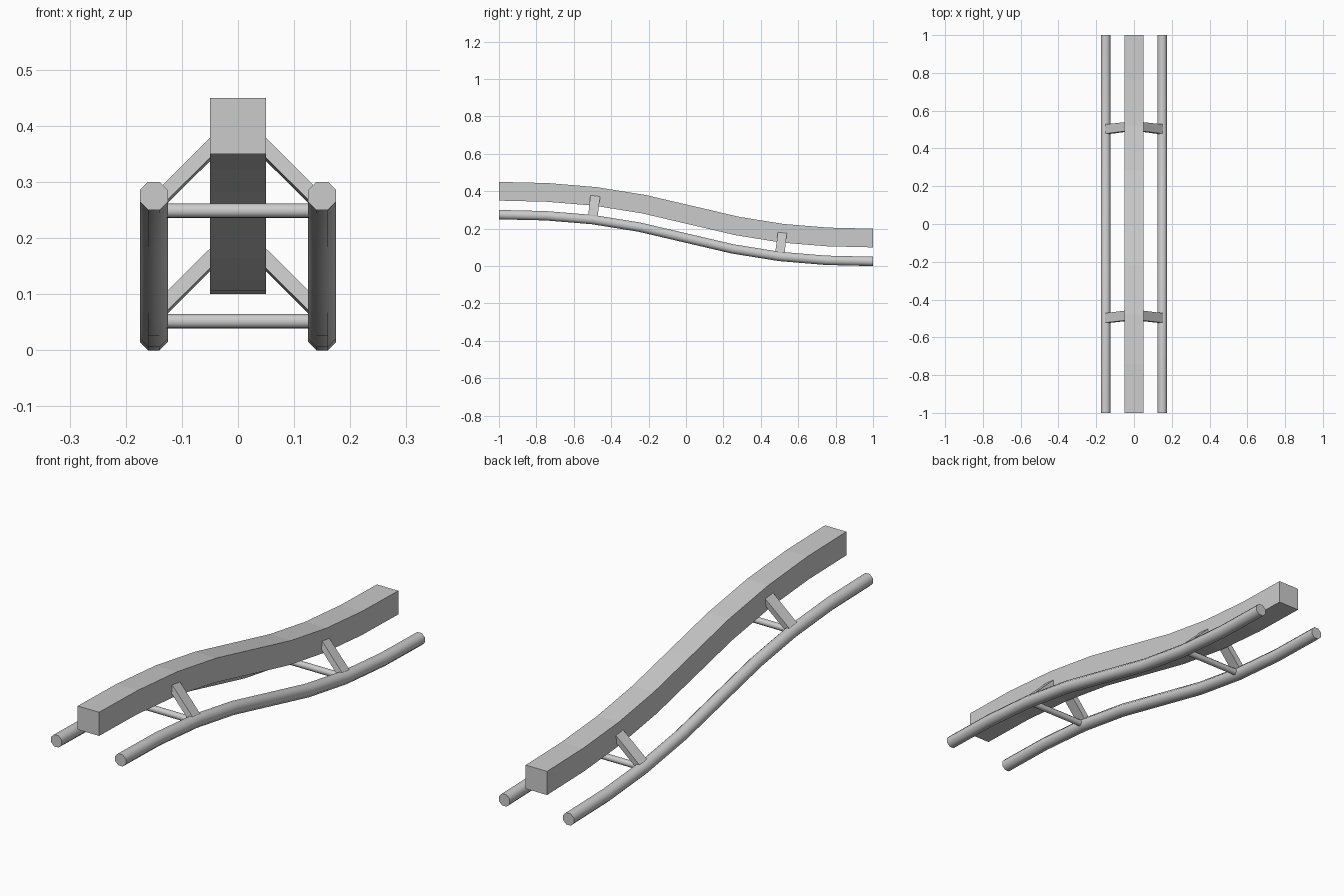
import bpy, bmesh, math
from mathutils import Vector

if "Cube" in bpy.data.objects:
    bpy.data.objects.remove(bpy.data.objects["Cube"])


def track_point(x, y, h):
    """Point at side offset x and height h (along the normal) over the rail centre line."""
    lo, hi = 0.0, 1.0
    for _ in range(40):
        t = (lo + hi) / 2
        if -1 + 3 * t * (1 - t) + 2 * t ** 3 < y:
            lo = t
        else:
            hi = t
    z = 0.275 - 0.25 * (3 * t * t - 2 * t ** 3)
    slope = -1.5 * t * (1 - t) / (3 - 6 * t + 6 * t * t)
    n = Vector((0, -slope, 1)).normalized()
    return Vector((x, y, z)) + n * h


def loft(name, rings, smooth=False):
    """Skin a closed solid through a list of equal rings."""
    bm = bmesh.new()
    vs = [[bm.verts.new(p) for p in ring] for ring in rings]
    n = len(vs[0])
    for a, b in zip(vs, vs[1:]):
        for i in range(n):
            bm.faces.new((a[i], a[(i + 1) % n], b[(i + 1) % n], b[i]))
    bm.faces.new(vs[0])
    bm.faces.new(vs[-1])
    bmesh.ops.recalc_face_normals(bm, faces=bm.faces)
    me = bpy.data.meshes.new(name)
    bm.to_mesh(me)
    bm.free()
    ob = bpy.data.objects.new(name, me)
    bpy.context.collection.objects.link(ob)
    if smooth:
        bpy.ops.object.select_all(action='DESELECT')
        ob.select_set(True)
        bpy.context.view_layer.objects.active = ob
        bpy.ops.object.shade_smooth_by_angle(angle=math.radians(60))
    return ob


def octagon(flat):
    r = flat / math.cos(math.pi / 8)
    return [(r * math.cos(math.pi * (k + .5) / 4), r * math.sin(math.pi * (k + .5) / 4))
            for k in range(8)]


STATIONS = [-1 + 0.25 * i for i in range(9)]


def sweep(name, profile, x, h, smooth=False):
    loft(name, [[track_point(x + a, y, h + b) for a, b in profile] for y in STATIONS], smooth)


# main square beam
sweep("spine_beam", [(-.05, -.05), (.05, -.05), (.05, .05), (-.05, .05)], 0, .125)

# running rails
for side, s in (("left", -1), ("right", 1)):
    sweep(side + "_rail", octagon(.025), s * .15, 0, True)

# cross ties and slanted braces
for place, y in (("front", -.5), ("back", .5)):
    loft(place + "_cross_tie",
         [[track_point(x, y + a, b) for a, b in octagon(.0125)] for x in (-.15, .15)], True)
    for side, s in (("left", -1), ("right", 1)):
        d = .0125 / math.sqrt(2)
        rings = []
        for x, h in ((.145, .015), (.035, .125)):
            rings.append([track_point(s * (x + k * d), y + w, h + k * d)
                          for k, w in ((-1, -.025), (1, -.025), (1, .025), (-1, .025))])
        loft(f"{place}_{side}_brace", rings)
